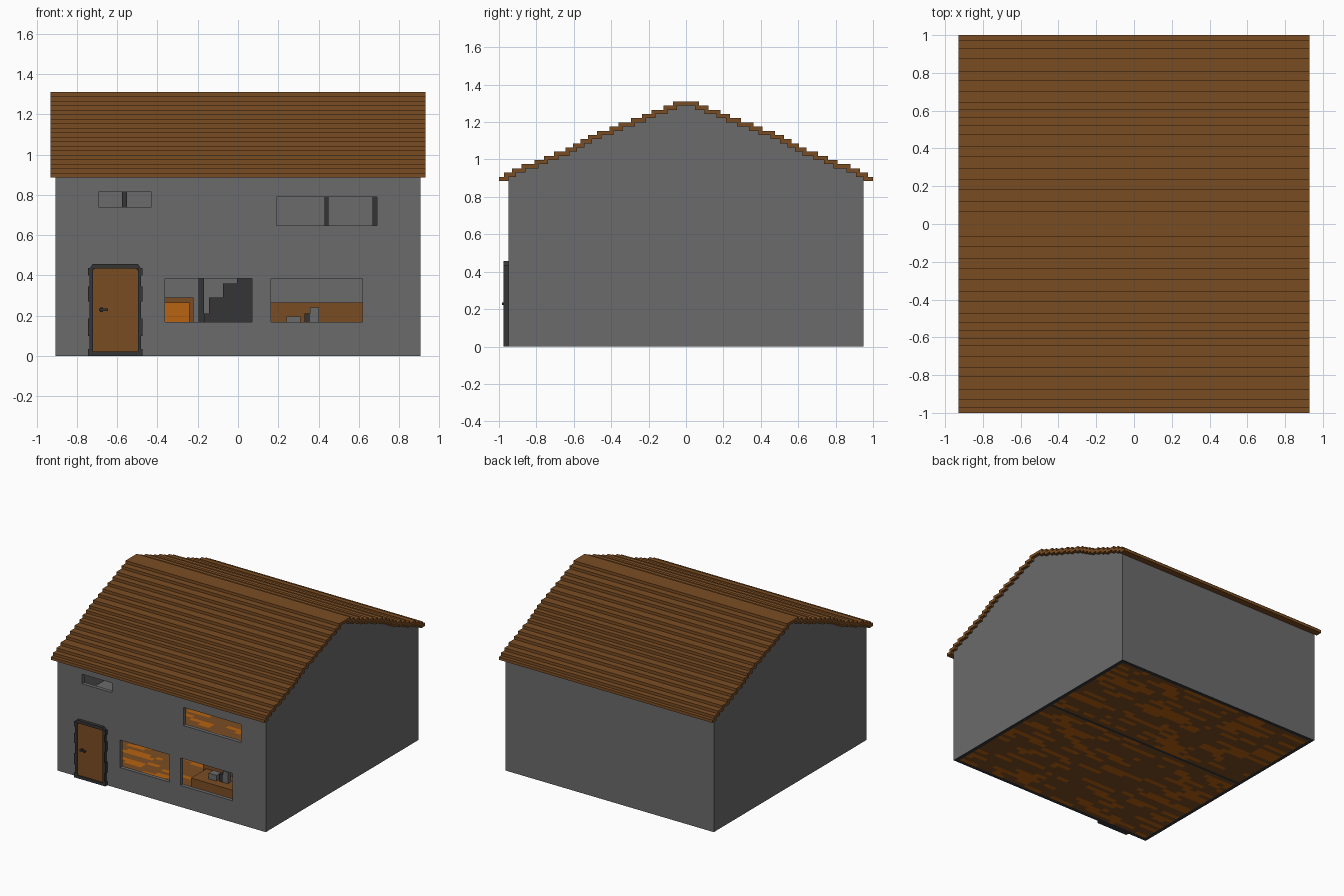
import bpy, bmesh, random
from mathutils import Vector

if "Cube" in bpy.data.objects:
    bpy.data.objects.remove(bpy.data.objects["Cube"], do_unlink=True)
random.seed(4)


def material(name, rgb):
    m = bpy.data.materials.new(name)
    m.use_nodes = True
    m.diffuse_color = (*rgb, 1)
    m.node_tree.nodes["Principled BSDF"].inputs["Base Color"].default_value = (*rgb, 1)
    return m


GREY = material("wall grey", (0.147, 0.147, 0.147))
DARK = material("dark grey", (0.036, 0.036, 0.036))
BROWN = material("wood brown", (0.195, 0.073, 0.016))
ORANGE = material("orange wood", (0.477, 0.126, 0.005))


def finish(name, bm, *mats):
    bmesh.ops.recalc_face_normals(bm, faces=bm.faces)
    me = bpy.data.meshes.new(name)
    bm.to_mesh(me)
    bm.free()
    for m in mats:
        me.materials.append(m)
    ob = bpy.data.objects.new(name, me)
    bpy.context.collection.objects.link(ob)
    return ob


def extrude(bm, offset):
    """Thicken every face by an offset vector."""
    new = bmesh.ops.extrude_face_region(bm, geom=bm.faces[:])
    verts = [g for g in new["geom"] if isinstance(g, bmesh.types.BMVert)]
    bmesh.ops.translate(bm, verts=verts, vec=Vector(offset))
    bm.normal_update()


def box(name, x, y, z, *mats):
    bm = bmesh.new()
    bm.faces.new([bm.verts.new((a, b, z[0])) for a, b in
                  ((x[0], y[0]), (x[1], y[0]), (x[1], y[1]), (x[0], y[1]))])
    extrude(bm, (0, 0, z[1] - z[0]))
    return finish(name, bm, *mats)


def prism(name, points, offset, *mats):
    bm = bmesh.new()
    bm.faces.new([bm.verts.new(p) for p in points])
    extrude(bm, offset)
    return finish(name, bm, *mats)


def darken_base(ob):
    """Dark underside where a wall meets the ground."""
    for p in ob.data.polygons:
        if p.normal.z < -0.9 and p.center.z < 0.01:
            p.material_index = 1


WX, WY, T = 0.907, 0.95, 0.03        # wall half sizes and thickness
EAVE, RIDGE = 0.885, 1.31

# Stepped roof: one cross-section swept along x
edges = [.07, .12, .185, .235, .295, .36, .41, .475, .525, .565,
         .605, .645, .705, .76, .81, .88, .93, .972, 1.0]
H = (RIDGE - EAVE) / len(edges)
OV = 0.022
upper, under = [], []
for i, y in enumerate(edges):
    z = RIDGE - i * H
    upper += [(y, z), (y, z - H)]
    if i < len(edges) - 1:
        under += [(y - OV, z - H), (y - OV, z - 2 * H)]
half = upper + under[::-1]
outline = ([(-y, z) for y, z in reversed(upper)] + upper
           + under[::-1] + [(-y, z) for y, z in under])
prism("stepped_roof", [(-0.93, y, z) for y, z in outline], (1.86, 0, 0), BROWN)

# Gable end walls follow the underside of the roof
top = [(min(y, WY), z) for y, z in under if y < WY]
top.append((WY, top[-1][1]))
gable = ([(-WY, 0)] + [(-y, z) for y, z in reversed(top)] + top + [(WY, 0)])
for name, x, dx in (("left_gable_wall", WX, -T), ("right_gable_wall", -WX, T)):
    darken_base(prism(name, [(x, y, z) for y, z in gable], (dx, 0, 0), GREY, DARK))

# Back wall
IX, IY = WX - T, WY - T
darken_base(box("back_wall", (-IX, IX), (IY, WY), (0, 0.905), GREY, DARK))

# Front wall: a cell grid with the windows left open
windows = [(-.363, .07, .169, .385), (.164, .617, .169, .385),
           (.19, .69, .647, .79), (-.693, -.43, .74, .815)]
xs = sorted({-IX, IX} | {v for w in windows for v in w[:2]})
zs = sorted({0, 0.905} | {v for w in windows for v in w[2:]})
bm = bmesh.new()
grid = {(x, z): bm.verts.new((x, -WY, z)) for x in xs for z in zs}
for x0, x1 in zip(xs, xs[1:]):
    for z0, z1 in zip(zs, zs[1:]):
        cx, cz = (x0 + x1) / 2, (z0 + z1) / 2
        if not any(a < cx < b and c < cz < d for a, b, c, d in windows):
            bm.faces.new([grid[p] for p in ((x0, z0), (x1, z0), (x1, z1), (x0, z1))])
bmesh.ops.delete(bm, geom=[v for v in bm.verts if not v.link_faces], context="VERTS")
extrude(bm, (0, T, 0))
darken_base(finish("front_wall", bm, GREY, DARK))


# Mottled plank floors: two woods in random runs along x
def plank_floor(name, x, y, z, thick):
    bm = bmesh.new()
    nx = max(2, round((x[1] - x[0]) / 0.05))
    ny = max(2, round((y[1] - y[0]) / 0.035))
    pts = [[bm.verts.new((x[0] + (x[1] - x[0]) * i / nx, y[0] + (y[1] - y[0]) * j / ny, z))
            for i in range(nx + 1)] for j in range(ny + 1)]
    for j in range(ny):
        run, mat = 0, 0
        for i in range(nx):
            if run == 0:
                run, mat = random.randint(1, 4), int(random.random() < 0.36)
            run -= 1
            f = bm.faces.new((pts[j][i], pts[j][i + 1], pts[j + 1][i + 1], pts[j + 1][i]))
            f.material_index = mat
    extrude(bm, (0, 0, thick))
    return finish(name, bm, BROWN, ORANGE)


PY = (0.105, 0.13)                   # partition depth
plank_floor("front_ground_floor", (-IX, IX), (-IY, PY[0]), 0, 0.02)
plank_floor("back_ground_floor", (-IX, IX), (PY[1], IY), 0, 0.02)
plank_floor("upper_floor", (-0.2, IX), (-IY, PY[0]), 0.49, 0.02)
box("upper_side_floor", (-IX, -0.2), (-IY, PY[0]), (0.49, 0.51), GREY)
darken_base(box("partition_wall", (-IX, IX), PY, (0, 0.9), GREY, DARK))

# Dark posts against the partition
for name, x0, x1, z0, z1 in (("ground_post", -.195, -.17, .02, .49),
                             ("upper_left_post", -.575, -.55, .51, .9),
                             ("upper_middle_post", .43, .45, .51, .9),
                             ("upper_right_post", .667, .692, .51, .9)):
    box(name, (x0, x1), (0.07, PY[0]), (z0, z1), DARK)

# Staircase rising to the left
steps = [(-.17, .21), (-.145, .29), (-.075, .36), (-.005, .43), (.065, .49)]
stair = [(.14, .02), (-.17, .02)]
for (x, z), nxt in zip(steps, steps[1:] + [(.14, 0)]):
    stair += [(x, z), (nxt[0], z)]
prism("staircase", [(x, -0.08, z) for x, z in stair], (0, 0.18, 0), DARK)

# Cabinet with an orange front
box("side_cabinet", (-.5, -.22), (-.1, .1), (.02, .29), BROWN)
box("side_cabinet_panel", (-.48, -.24), (-.108, -.1), (.04, .265), ORANGE)

# Kitchen bench, counter and small items
box("low_bench", (.13, .72), (-.77, -.58), (.02, .15), BROWN)
box("tall_counter", (.1, .75), (-.58, -.42), (.02, .265), BROWN)
box("dish", (.24, .31), (-.71, -.65), (.15, .195), GREY)
box("small_pot", (.33, .358), (-.7, -.66), (.15, .21), DARK)
box("tall_jar", (.358, .402), (-.7, -.66), (.15, .24), GREY)

# Front door: chamfered frame with notched blocks, panel and handle
CX = -0.609


def arch(w, z0, z1, c, y):
    return [(CX + sx, y, z) for sx, z in
            ((-w, z0), (w, z0), (w, z1 - c), (w - c, z1), (-w + c, z1), (-w, z1 - c))]


prism("door_backing", arch(.124, 0, .457, .022, -.951), (0, -.009, 0), DARK)
prism("door_panel", arch(.112, .022, .434, .012, -.96), (0, -.006, 0), BROWN)
for side, s in (("left", 1), ("right", -1)):
    x = sorted((CX + s * .112, CX + s * .128))
    box(side + "_door_jamb", x, (-.975, -.95), (0, .437), DARK)
    for i, (z0, z1) in enumerate(((0, .035), (.1, .185), (.27, .345), (.4, .437))):
        xb = sorted((CX + s * .126, CX + s * .136))
        box(f"{side}_door_block_{i + 1}", xb, (-.975, -.95), (z0, z1), DARK)
prism("door_lintel", [(CX + a, -.975, z) for a, z in
                      ((-.128, .434), (.128, .434), (.112, .457), (-.112, .457))],
      (0, .025, 0), DARK)
box("door_sill", (CX - .112, CX + .112), (-.975, -.95), (0, .022), DARK)
box("door_handle_plate", (CX - .075, CX - .06), (-.975, -.966), (.218, .24), DARK)
box("door_handle", (CX - .08, CX - .036), (-.985, -.972), (.223, .235), DARK)
